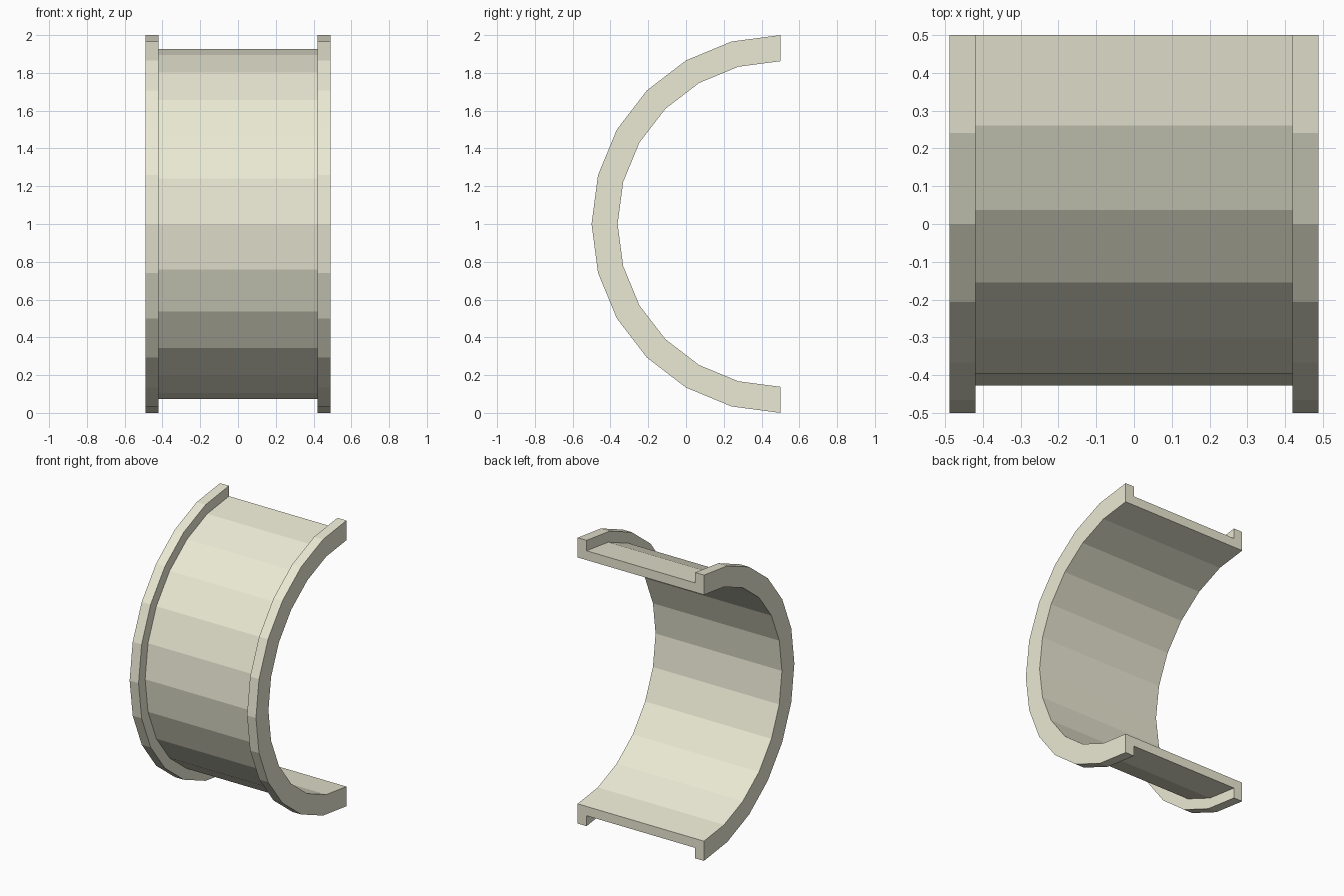
import bpy, bmesh
from math import sin, cos, pi

if "Cube" in bpy.data.objects:
    bpy.data.objects.remove(bpy.data.objects["Cube"])

SEGMENTS = 12            # flat facets around the half circle
CENTRE_Y, CENTRE_Z = 0.5, 1.0
R_IN, R_GROOVE, R_RIM = 0.862, 0.927, 1.0
X_RIM, X_GROOVE = 0.489, 0.42

# Channel cross-section as (x, radius): inner face, two rims, recessed middle
profile = [(-X_RIM, R_IN), (X_RIM, R_IN), (X_RIM, R_RIM), (X_GROOVE, R_RIM),
           (X_GROOVE, R_GROOVE), (-X_GROOVE, R_GROOVE), (-X_GROOVE, R_RIM), (-X_RIM, R_RIM)]

# Sweep the section through 180 degrees, opening toward the back
bm = bmesh.new()
rings = []
for i in range(SEGMENTS + 1):
    a = pi * i / SEGMENTS
    rings.append([bm.verts.new((x, CENTRE_Y - r * sin(a), CENTRE_Z + r * cos(a)))
                  for x, r in profile])
n = len(profile)
for a, b in zip(rings, rings[1:]):
    for j in range(n):
        k = (j + 1) % n
        bm.faces.new((a[j], a[k], b[k], b[j]))

# Close the two parting faces
bm.faces.new(rings[0])
bm.faces.new(rings[-1][::-1])
bmesh.ops.recalc_face_normals(bm, faces=bm.faces)

mesh = bpy.data.meshes.new("half_bearing_shell")
bm.to_mesh(mesh)
bm.free()
shell = bpy.data.objects.new("half_bearing_shell", mesh)
bpy.context.collection.objects.link(shell)

# Pale cream metal
mat = bpy.data.materials.new("pale_cream")
mat.diffuse_color = (0.83, 0.82, 0.66, 1)
mat.use_nodes = True
mat.node_tree.nodes["Principled BSDF"].inputs["Base Color"].default_value = mat.diffuse_color
mesh.materials.append(mat)
